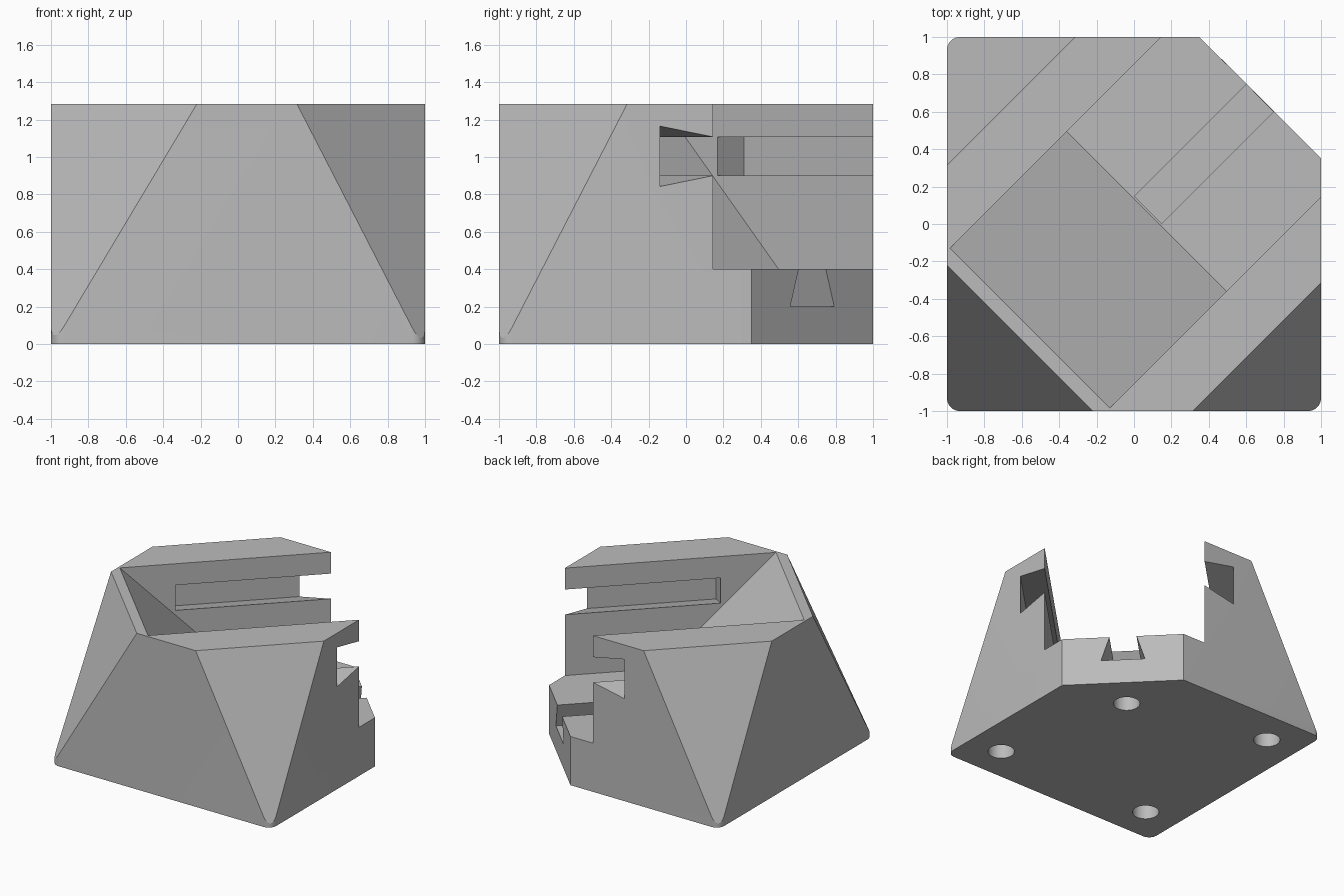
import bpy, bmesh, math
from mathutils import Vector

cube = bpy.data.objects.get("Cube")
if cube:
    bpy.data.objects.remove(cube, do_unlink=True)

HEIGHT = 1.283
RADIUS = 0.07

grey = bpy.data.materials.new("Grey plastic")
grey.use_nodes = True
grey.diffuse_color = (0.5, 0.5, 0.5, 1)
grey.node_tree.nodes["Principled BSDF"].inputs["Base Color"].default_value = (0.5, 0.5, 0.5, 1)


def prism(name, profile, place, start, end):
    """Extrude a 2D profile between start and end; place(a, b, t) gives the 3D point."""
    bm = bmesh.new()
    near = [bm.verts.new(place(a, b, start)) for a, b in profile]
    far = [bm.verts.new(place(a, b, end)) for a, b in profile]
    bm.faces.new(near)
    bm.faces.new(far)
    for i in range(len(near)):
        j = (i + 1) % len(near)
        bm.faces.new((near[i], near[j], far[j], far[i]))
    bmesh.ops.recalc_face_normals(bm, faces=bm.faces)
    mesh = bpy.data.meshes.new(name)
    bm.to_mesh(mesh)
    bm.free()
    obj = bpy.data.objects.new(name, mesh)
    obj.data.materials.append(grey)
    bpy.context.collection.objects.link(obj)
    return obj


def diagonal(u, v, z):
    """Diagonal frame: u = x + y runs along the channel, v = x - y across it."""
    return Vector(((u + v) / 2, (u - v) / 2, z))


def circle(x, y, r, start, sweep, steps):
    return [(x + r * math.cos(start + sweep * i / steps),
             y + r * math.sin(start + sweep * i / steps)) for i in range(steps + 1)]


# Block: rounded square with one corner cut off straight
outline = [(1, 0.35), (0.35, 1)]
c = 1 - RADIUS
for k, (sx, sy) in enumerate([(-1, 1), (-1, -1), (1, -1)]):
    outline += circle(sx * c, sy * c, RADIUS, math.pi / 2 * (k + 1), math.pi / 2, 8)
block = prism("stand_block", outline, lambda a, b, t: Vector((a, b, t)), 0, HEIGHT)

# Sloped corners: direction, corner sum at the base and at the top
bm = bmesh.new()
bm.from_mesh(block.data)
for sx, sy, low, high in [(-1, -1, 1.987, 1.22), (1, -1, 1.976, 1.315), (-1, 1, 1.976, 1.315)]:
    normal = Vector((sx, sy, (low - high) / HEIGHT))
    point = Vector((sx * low / 2, sy * low / 2, 0))
    bmesh.ops.bisect_plane(bm, geom=bm.verts[:] + bm.edges[:] + bm.faces[:], dist=1e-5,
                           plane_co=point, plane_no=normal, clear_outer=True)
    bmesh.ops.holes_fill(bm, edges=[e for e in bm.edges if e.is_boundary])
bmesh.ops.recalc_face_normals(bm, faces=bm.faces)
bm.to_mesh(block.data)
bm.free()

cutters = []

# Channel with a leaning back rest
cutters.append(prism("channel_cutter", [(0.135, 0.4), (3, 0.4), (3, 1.5), (-1.42, 1.5)],
                     lambda u, z, v: diagonal(u, v, z), -0.855, 0.855))

# Flared grooves in both channel walls
groove = [(0.7, 0.9), (0.855, 0.9), (1.14, 0.842), (1.14, 1.165), (0.855, 1.107), (0.7, 1.107)]
for side in (-1, 1):
    cutters.append(prism("groove_cutter", groove,
                         lambda v, z, u: diagonal(u, side * v, z), -0.52, 3))

# Dovetail slot in the channel floor
half = [(0.235, 0.2), (0.145, 0.4), (0.145, 0.5)]
slot = half + [(-v, z) for v, z in reversed(half)]
cutters.append(prism("dovetail_cutter", slot, lambda v, z, u: diagonal(u, v, z), 0.15, 3))

# Round foot holes under the block
for x, y in [(-0.71, 0.71), (0.71, -0.71), (-0.71, -0.71), (0.45, 0.45)]:
    cutters.append(prism("hole_cutter", circle(x, y, 0.1, 0, math.tau, 32)[:-1],
                         lambda a, b, t: Vector((a, b, t)), -0.1, 0.15))

# Cut everything out and keep the plain result
for cutter in cutters:
    cutter.hide_render = True
    mod = block.modifiers.new(cutter.name, "BOOLEAN")
    mod.operation = "DIFFERENCE"
    mod.solver = "EXACT"
    mod.object = cutter
bpy.context.view_layer.update()
result = bpy.data.meshes.new_from_object(block.evaluated_get(bpy.context.evaluated_depsgraph_get()))
block.modifiers.clear()
block.data = result
for cutter in cutters:
    bpy.data.objects.remove(cutter, do_unlink=True)

# Smooth the round corners and holes only
bpy.ops.object.select_all(action="DESELECT")
block.select_set(True)
bpy.context.view_layer.objects.active = block
bpy.ops.object.shade_smooth_by_angle(angle=math.radians(20))
